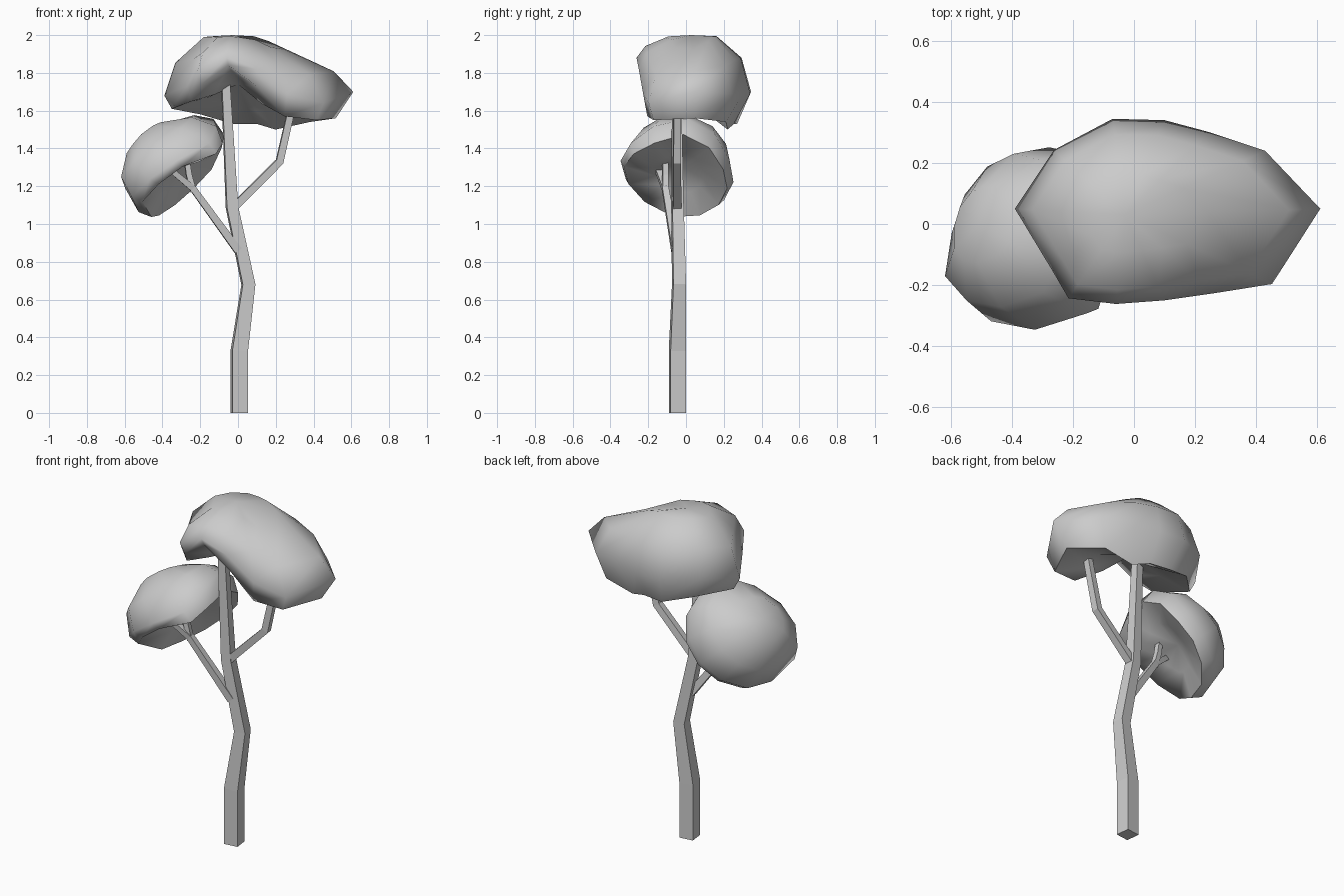
import bpy, bmesh, math
from mathutils import Vector, Matrix

if "Cube" in bpy.data.objects:
    bpy.data.objects.remove(bpy.data.objects["Cube"])


def loft(name, rings, smooth=False):
    """Skin a list of closed rings; a one-point ring closes to a tip."""
    bm = bmesh.new()
    rows = [[bm.verts.new(p) for p in ring] for ring in rings]
    for a, b in zip(rows, rows[1:]):
        n = max(len(a), len(b))
        for i in range(n):
            j = (i + 1) % n
            if len(a) == 1:
                bm.faces.new((a[0], b[j], b[i]))
            elif len(b) == 1:
                bm.faces.new((a[i], a[j], b[0]))
            else:
                bm.faces.new((a[i], a[j], b[j], b[i]))
    for end in (rows[0], rows[-1]):
        if len(end) > 2:
            bm.faces.new(end)
    bmesh.ops.recalc_face_normals(bm, faces=bm.faces)
    mesh = bpy.data.meshes.new(name)
    bm.to_mesh(mesh)
    bm.free()
    obj = bpy.data.objects.new(name, mesh)
    bpy.context.collection.objects.link(obj)
    if smooth:
        bpy.ops.object.select_all(action='DESELECT')
        obj.select_set(True)
        bpy.context.view_layer.objects.active = obj
        bpy.ops.object.shade_smooth_by_angle(angle=math.radians(75))
    return obj


def limb(name, path, yaw=7):
    """Square tapered limb along (x, y, z, width) points."""
    pts = [Vector(p[:3]) for p in path]
    rings = []
    for i, p in enumerate(pts):
        t = Vector()
        if i > 0:
            t += (p - pts[i - 1]).normalized()
        if i < len(pts) - 1:
            t += (pts[i + 1] - p).normalized()
        q = Vector((0, 0, 1)).rotation_difference(t)
        r = path[i][3] / math.sqrt(2)
        ang = [math.radians(45 + yaw + 90 * k) for k in range(4)]
        rings.append([p + q @ Vector((r * math.cos(a), r * math.sin(a), 0)) for a in ang])
    return loft(name, rings)


def canopy(name, centre, crown, hollow, rows, matrix):
    """Leaf clump; rows hold (angle, radius, outer z, rim inset, rim z, shoulder)."""
    c = Vector(centre)
    top = Vector(crown)
    under = Vector(hollow)
    inner, rim, outer, shoulder, upper = [], [], [], [], []
    for deg, r, zo, inset, zr, s in rows:
        a = math.radians(deg)
        d = Vector((math.cos(a), math.sin(a)))
        o = Vector((*(c + d * r), zo))
        m = Vector((*(c + d * r * inset), zr))
        n = under.lerp(m, 0.5)
        n.z = under.z + (zr - under.z) * 0.6
        inner.append(n)
        rim.append(m)
        outer.append(o)
        for ring, t, f in ((shoulder, 0.84, s), (upper, 0.42, min(0.98, 0.32 + 1.2 * s))):
            p = top.lerp(o, t)
            p.z = zo + (top.z - zo) * f
            ring.append(p)
    rings = [[under], inner, rim, outer, shoulder, upper, [top]]
    return loft(name, [[matrix @ p for p in ring] for ring in rings], True)


# Trunk and branches
limb("trunk", [(0.007, -0.045, 0, 0.083), (0.007, -0.045, 0.33, 0.083),
               (0.055, -0.037, 0.68, 0.067), (-0.032, -0.045, 1.09, 0.06),
               (-0.068, -0.05, 1.79, 0.042)])
limb("right_branch", [(-0.02, -0.048, 1.09, 0.042), (0.22, -0.048, 1.33, 0.04),
                      (0.29, -0.048, 1.64, 0.036)])
limb("left_branch", [(0.0, -0.055, 0.86, 0.042), (-0.24, -0.11, 1.19, 0.034),
                     (-0.36, -0.15, 1.29, 0.028)])
limb("left_twig", [(-0.235, -0.11, 1.17, 0.03), (-0.26, -0.11, 1.26, 0.03),
                   (-0.28, -0.11, 1.40, 0.028)])

# Upper canopy, arched at the front
canopy("upper_canopy", (0.1, 0.05), (-0.03, 0.03, 2.0), (0.0, -0.03, 1.74), [
    (0, 0.51, 1.70, 0.82, 1.56, 0.36), (30, 0.38, 1.69, 0.85, 1.54, 0.48),
    (60, 0.29, 1.69, 0.68, 1.50, 0.58), (90, 0.29, 1.69, 0.70, 1.53, 0.60),
    (120, 0.34, 1.70, 0.75, 1.53, 0.60), (152, 0.41, 1.72, 0.82, 1.58, 0.58),
    (180, 0.49, 1.68, 0.92, 1.61, 0.54), (208, 0.42, 1.73, 0.93, 1.65, 0.54),
    (223, 0.43, 1.81, 0.94, 1.74, 0.52), (243, 0.35, 1.88, 0.95, 1.84, 0.52),
    (270, 0.30, 1.82, 0.94, 1.73, 0.50), (300, 0.32, 1.69, 0.92, 1.57, 0.50),
    (325, 0.43, 1.64, 0.90, 1.55, 0.42)], Matrix())

# Lower canopy, tilted so its hollow underside faces the trunk
n = Vector((-0.75, 0.18, 0.64)).normalized()
u = Vector((0.66, 0.09, 0.75))
u = (u - n * u.dot(n)).normalized()
tilt = Matrix((u, n.cross(u), n)).transposed().to_4x4()
canopy("lower_canopy", (0, 0), (0, -0.02, 0.315), (0, 0, 0.085), [
    (0, 0.325, 0.10, 0.92, 0.0, 0.42), (30, 0.315, 0.08, 0.92, -0.01, 0.46),
    (60, 0.295, 0.04, 0.92, -0.03, 0.54), (90, 0.29, 0.04, 0.92, -0.02, 0.55),
    (120, 0.29, 0.05, 0.92, -0.01, 0.55), (150, 0.30, 0.06, 0.92, 0.0, 0.55),
    (180, 0.31, 0.07, 0.92, 0.0, 0.56), (212, 0.34, 0.12, 0.94, 0.06, 0.60),
    (240, 0.33, 0.09, 0.92, 0.04, 0.60), (270, 0.32, 0.04, 0.92, 0.0, 0.56),
    (305, 0.33, -0.02, 0.90, -0.08, 0.52), (330, 0.335, 0.03, 0.85, -0.05, 0.48)],
    Matrix.Translation((-0.27, -0.04, 1.25)) @ tilt)
